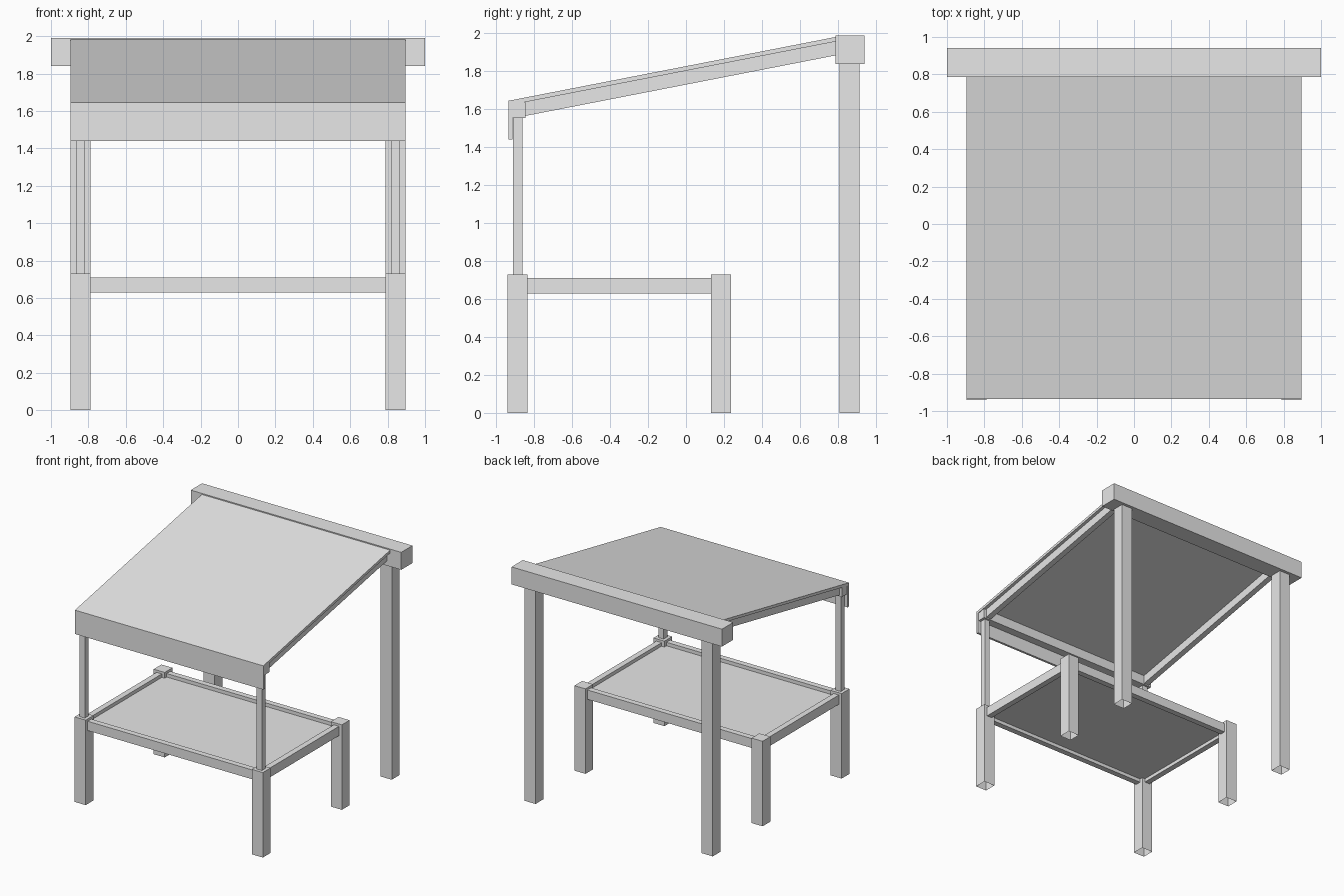
import bpy
import bmesh

cube = bpy.data.objects.get("Cube")
if cube:
    bpy.data.objects.remove(cube, do_unlink=True)

grey = bpy.data.materials.new("plain_grey")
grey.use_nodes = True
grey.diffuse_color = (0.8, 0.8, 0.8, 1)
grey.node_tree.nodes["Principled BSDF"].inputs["Base Color"].default_value = (0.8, 0.8, 0.8, 1)


def prism(name, x0, x1, profile, open_bottom=False):
    """Extrude a (y, z) profile from x0 to x1."""
    bm = bmesh.new()
    face = bm.faces.new([bm.verts.new((x0, y, z)) for y, z in profile])
    ext = bmesh.ops.extrude_face_region(bm, geom=[face], use_keep_orig=True)
    moved = [v for v in ext["geom"] if isinstance(v, bmesh.types.BMVert)]
    bmesh.ops.translate(bm, verts=moved, vec=(x1 - x0, 0, 0))
    bmesh.ops.recalc_face_normals(bm, faces=bm.faces)
    if open_bottom:
        ends = [f for f in bm.faces if f.normal.z < -0.9]
        bmesh.ops.delete(bm, geom=ends, context='FACES')
    mesh = bpy.data.meshes.new(name)
    bm.to_mesh(mesh)
    bm.free()
    mesh.materials.append(grey)
    obj = bpy.data.objects.new(name, mesh)
    bpy.context.scene.collection.objects.link(obj)
    return obj


def box(name, x, y, z, open_bottom=False):
    profile = [(y[0], z[0]), (y[1], z[0]), (y[1], z[1]), (y[0], z[1])]
    return prism(name, x[0], x[1], profile, open_bottom)


def around(centre, width):
    return (centre - width / 2, centre + width / 2)


LEG, RAIL, POST_X = 0.105, 0.05, 0.842
FRONT_Y, MID_Y, BACK_Y = -0.888, 0.185, 0.862
RAIL_Z = (0.63, 0.71)


def roof_z(y):
    """Height of the sloping roof's upper surface."""
    return 1.645 + (y + 0.935) * 0.195


def sloped(y0, y1, drop_top, drop_bottom):
    return [(y0, roof_z(y0) - drop_bottom), (y1, roof_z(y1) - drop_bottom),
            (y1, roof_z(y1) - drop_top), (y0, roof_z(y0) - drop_top)]


# Parts that repeat on both sides
for side, sign in (("left", 1), ("right", -1)):
    cx = sign * POST_X
    leg_x, slim_x = around(cx, LEG), around(cx, RAIL)
    box(f"front_leg_{side}", leg_x, around(FRONT_Y, LEG), (0, 0.73), True)
    box(f"middle_leg_{side}", leg_x, around(MID_Y, LEG), (0, 0.73), True)
    box(f"back_post_{side}", leg_x, around(BACK_Y, LEG), (0, 1.84), True)
    box(f"front_post_{side}", slim_x, around(FRONT_Y, RAIL), (0.73, 1.555))
    box(f"side_rail_{side}", slim_x,
        (FRONT_Y + LEG / 2, MID_Y - LEG / 2), RAIL_Z)
    prism(f"rafter_{side}", *slim_x, sloped(-0.845, 0.787, 0.024, 0.097))

# Table rails and the recessed shelf
inner = POST_X - LEG / 2
for name, y in (("front_rail", FRONT_Y), ("middle_rail", MID_Y)):
    box(name, (-inner, inner), around(y, RAIL), RAIL_Z)
shelf = POST_X - RAIL / 2
box("shelf_panel", (-shelf, shelf),
    (FRONT_Y + RAIL / 2, MID_Y - RAIL / 2), (0.66, 0.68))

# Roof: back beam, front beam, fascia board and sloping sheet
box("back_beam", (-1, 1), (0.787, 0.94), (1.84, 1.99))
box("front_beam", (-0.89, 0.89), (-0.915, -0.845), (1.555, 1.637))
box("fascia_board", (-0.895, 0.895), (-0.935, -0.915), (1.44, 1.644))
prism("roof_sheet", -0.895, 0.895, sloped(-0.935, 0.787, 0, 0.024))
